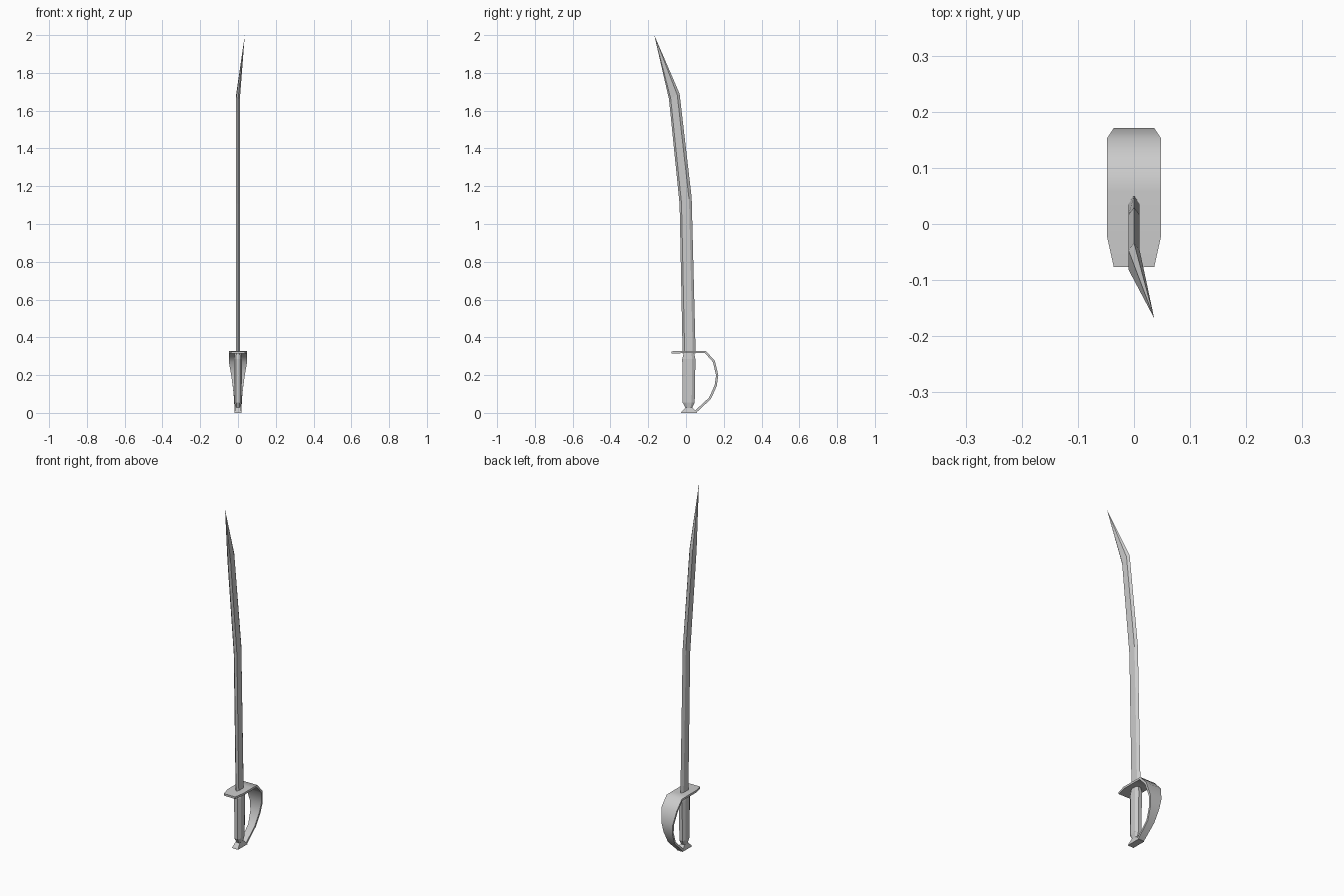
import bpy
import math

if "Cube" in bpy.data.objects:
    bpy.data.objects.remove(bpy.data.objects["Cube"])


def make_mesh(name, verts, faces):
    mesh = bpy.data.meshes.new(name)
    mesh.from_pydata(verts, [], faces)
    mesh.update()
    obj = bpy.data.objects.new(name, mesh)
    bpy.context.collection.objects.link(obj)
    return obj


def loft(name, rings, tip=None):
    """Join equal-sized counter-clockwise rings, closed by a cap or a point."""
    n = len(rings[0])
    verts = [p for ring in rings for p in ring]
    faces = [tuple(reversed(range(n)))]
    for r in range(len(rings) - 1):
        for i in range(n):
            j = (i + 1) % n
            faces.append((r * n + i, r * n + j, (r + 1) * n + j, (r + 1) * n + i))
    last = (len(rings) - 1) * n
    if tip:
        verts.append(tip)
        faces += [(last + i, last + (i + 1) % n, len(verts) - 1) for i in range(n)]
    else:
        faces.append(tuple(range(last, last + n)))
    return make_mesh(name, verts, faces)


def blade_ring(y0, z0, y1, z1, half=0.010):
    """Six-sided section from the -y edge (y0, z0) to the +y edge (y1, z1)."""
    def at(x, t):
        return (x, y0 + (y1 - y0) * t, z0 + (z1 - z0) * t)
    return [at(0, 0), at(half, 0.16), at(half, 0.78),
            at(0, 1), at(-half, 0.78), at(-half, 0.16)]


def grip_ring(y0, y1, half, z):
    """Eight-sided section."""
    c, h = (y0 + y1) / 2, (y1 - y0) / 2
    k = 0.5
    return [(half * k, c - h, z), (half, c - h * k, z), (half, c + h * k, z),
            (half * k, c + h, z), (-half * k, c + h, z), (-half, c + h * k, z),
            (-half, c - h * k, z), (-half * k, c - h, z)]


def box_ring(y0, y1, half, z):
    return [(-half, y0, z), (half, y0, z), (half, y1, z), (-half, y1, z)]


# Curved blade with a skewed point
loft("blade", [blade_ring(-0.018, 0.315, 0.051, 0.315),
               blade_ring(-0.034, 1.105, 0.030, 1.14),
               blade_ring(-0.090, 1.66, -0.034, 1.69)],
     tip=(0.036, -0.168, 2.0))

# Grip
loft("grip", [grip_ring(-0.002, 0.032, 0.013, 0.025),
              grip_ring(-0.018, 0.046, 0.019, 0.055),
              grip_ring(-0.020, 0.050, 0.021, 0.285),
              grip_ring(-0.012, 0.042, 0.017, 0.318)])

# Flared pommel
loft("pommel", [box_ring(-0.026, 0.058, 0.019, 0.0),
                box_ring(-0.024, 0.054, 0.018, 0.006),
                box_ring(-0.002, 0.032, 0.013, 0.029)])

# Guard plate running into the knuckle bow: (y, z, half width)
path = [(-0.077, 0.326, 0.036), (-0.023, 0.328, 0.048), (0.058, 0.328, 0.048),
        (0.106, 0.327, 0.048), (0.153, 0.275, 0.048), (0.171, 0.200, 0.036),
        (0.163, 0.143, 0.028), (0.132, 0.074, 0.021), (0.056, 0.003, 0.018)]
verts = [(s * w, y, z) for y, z, w in path for s in (-1, 1)]
faces = [(2 * i, 2 * i + 1, 2 * i + 3, 2 * i + 2) for i in range(len(path) - 1)]
guard = make_mesh("hand_guard", verts, faces)
mod = guard.modifiers.new("thickness", 'SOLIDIFY')
mod.thickness = 0.012
mod.offset = -1
bpy.context.view_layer.objects.active = guard
guard.select_set(True)
bpy.ops.object.modifier_apply(modifier=mod.name)
bpy.ops.object.shade_smooth_by_angle(angle=math.radians(52))
